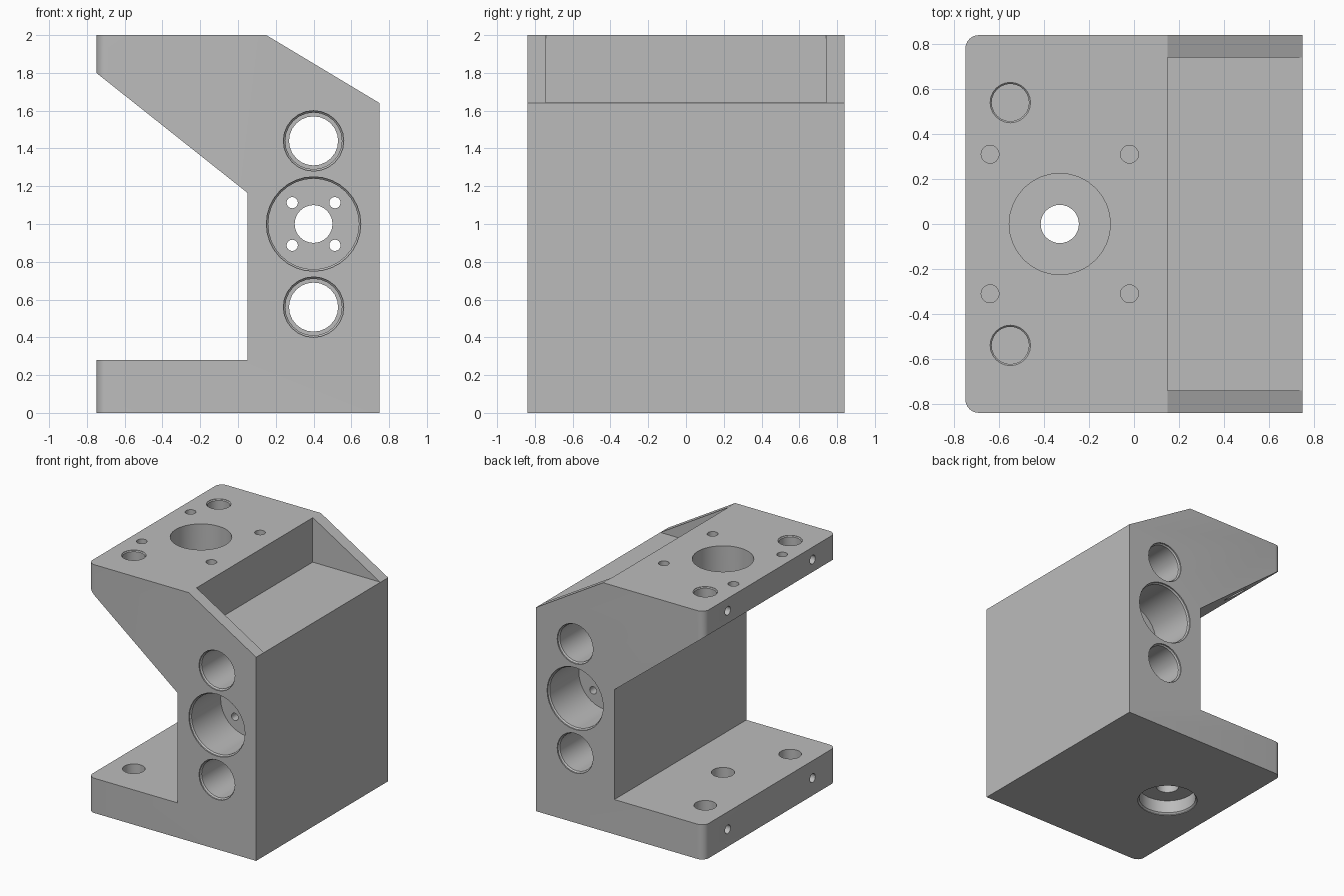
import bpy, bmesh, math
from mathutils import Matrix, Vector

if "Cube" in bpy.data.objects:
    bpy.data.objects.remove(bpy.data.objects["Cube"])

grey = bpy.data.materials.new("plain grey")
grey.diffuse_color = (0.5, 0.5, 0.5, 1)
grey.use_nodes = True
grey.node_tree.nodes["Principled BSDF"].inputs["Base Color"].default_value = grey.diffuse_color

AXIS = {"X": Matrix.Rotation(math.pi / 2, 4, "Y"),
        "Y": Matrix.Rotation(-math.pi / 2, 4, "X"),
        "Z": Matrix.Identity(4)}
cutters = []


def make_object(name, bm):
    bmesh.ops.recalc_face_normals(bm, faces=bm.faces[:])
    mesh = bpy.data.meshes.new(name)
    bm.to_mesh(mesh)
    bm.free()
    mesh.materials.append(grey)
    obj = bpy.data.objects.new(name, mesh)
    bpy.context.collection.objects.link(obj)
    return obj


def bore(name, axis, centre, steps, sides=24):
    """Turned cutter: steps are (distance along axis, radius)."""
    bm = bmesh.new()
    rings = [[bm.verts.new((r * math.cos(math.tau * i / sides),
                            r * math.sin(math.tau * i / sides), d))
              for i in range(sides)] for d, r in steps]
    for a, b in zip(rings, rings[1:]):
        for i in range(sides):
            j = (i + 1) % sides
            bm.faces.new((a[i], a[j], b[j], b[i]))
    bm.faces.new(rings[0])
    bm.faces.new(rings[-1])
    bm.transform(Matrix.Translation(Vector(centre)) @ AXIS[axis])
    cutters.append(make_object(name, bm))


def both_ends(steps):
    return steps + [(-d, r) for d, r in reversed(steps)]


# Main bracket: side profile extruded across y
profile = [(-0.75, 0), (0.75, 0), (0.75, 1.64), (0.15, 2), (-0.75, 2),
           (-0.75, 1.8), (0.05, 1.165), (0.05, 0.28), (-0.75, 0.28)]
bm = bmesh.new()
face = bm.faces.new([bm.verts.new((x, -0.84, z)) for x, z in profile])
ext = bmesh.ops.extrude_face_region(bm, geom=[face])
bmesh.ops.translate(bm, vec=(0, 1.68, 0),
                    verts=[g for g in ext["geom"] if isinstance(g, bmesh.types.BMVert)])
bmesh.ops.recalc_face_normals(bm, faces=bm.faces[:])

# Rounded outer corners of both plates
corners = [e for e in bm.edges if all(v.co.x < -0.74 for v in e.verts)
           and abs(e.verts[0].co.y - e.verts[1].co.y) < 0.01]
bmesh.ops.bevel(bm, geom=corners, offset=0.06, segments=6, profile=0.5, affect="EDGES")
body = make_object("bracket_body", bm)

# Pocket behind the sloped top
bm = bmesh.new()
bmesh.ops.create_cube(bm, size=1, matrix=Matrix.Translation((0.574, 0, 2.071))
                      @ Matrix.Diagonal((0.852, 1.48, 0.858, 1)))
cutters.append(make_object("pocket_cutter", bm))

# Stepped bores running front to back
for z in (0.56, 1.44):
    bore("bearing_bore", "Y", (0.4, 0, z),
         both_ends([(-0.9, 0.16), (-0.83, 0.16), (-0.82, 0.15), (-0.3, 0.15), (-0.3, 0.13)]))
bore("centre_bore", "Y", (0.4, 0, 1),
     both_ends([(-0.9, 0.25), (-0.83, 0.25), (-0.82, 0.24), (-0.45, 0.24), (-0.45, 0.1)]), 32)
for dx in (-0.113, 0.113):
    for dz in (-0.113, 0.113):
        bore("web_screw_hole", "Y", (0.4 + dx, 0, 1 + dz), [(-0.6, 0.03), (0.6, 0.03)], 16)

# Motor opening in the top plate and stepped seat in the bottom plate
bore("motor_opening", "Z", (-0.33, 0, 0), [(1.0, 0.225), (2.1, 0.225)], 32)
bore("bottom_seat", "Z", (-0.33, 0, 0),
     [(-0.1, 0.225), (0.005, 0.225), (0.017, 0.213), (0.12, 0.213), (0.12, 0.085), (0.5, 0.085)], 32)

# Motor screw holes
for x in (-0.64, -0.02):
    for y in (-0.31, 0.31):
        bore("motor_screw_hole", "Z", (x, y, 0), [(1.8, 0.04), (2.1, 0.04)], 16)

# Guide rod holes and the clamp screw holes that reach them
for y in (-0.54, 0.54):
    bore("rod_hole_top", "Z", (-0.55, y, 0), [(1.4, 0.083), (1.99, 0.083), (1.997, 0.09), (2.1, 0.09)])
    bore("rod_hole_bottom", "Z", (-0.55, y, 0), [(0.06, 0.083), (0.5, 0.083)])
    for z in (0.14, 1.9):
        bore("clamp_screw_hole", "X", (0, y, z), [(-0.85, 0.035), (-0.57, 0.035)], 16)

# Cut everything out of the body
bpy.context.view_layer.objects.active = body
body.select_set(True)
for c in cutters:
    c.hide_render = True
    mod = body.modifiers.new(c.name, "BOOLEAN")
    mod.operation = "DIFFERENCE"
    mod.solver = "EXACT"
    mod.object = c
    bpy.ops.object.modifier_apply(modifier=mod.name)
for c in cutters:
    bpy.data.objects.remove(c)
bpy.ops.object.shade_smooth_by_angle(angle=math.radians(30))
